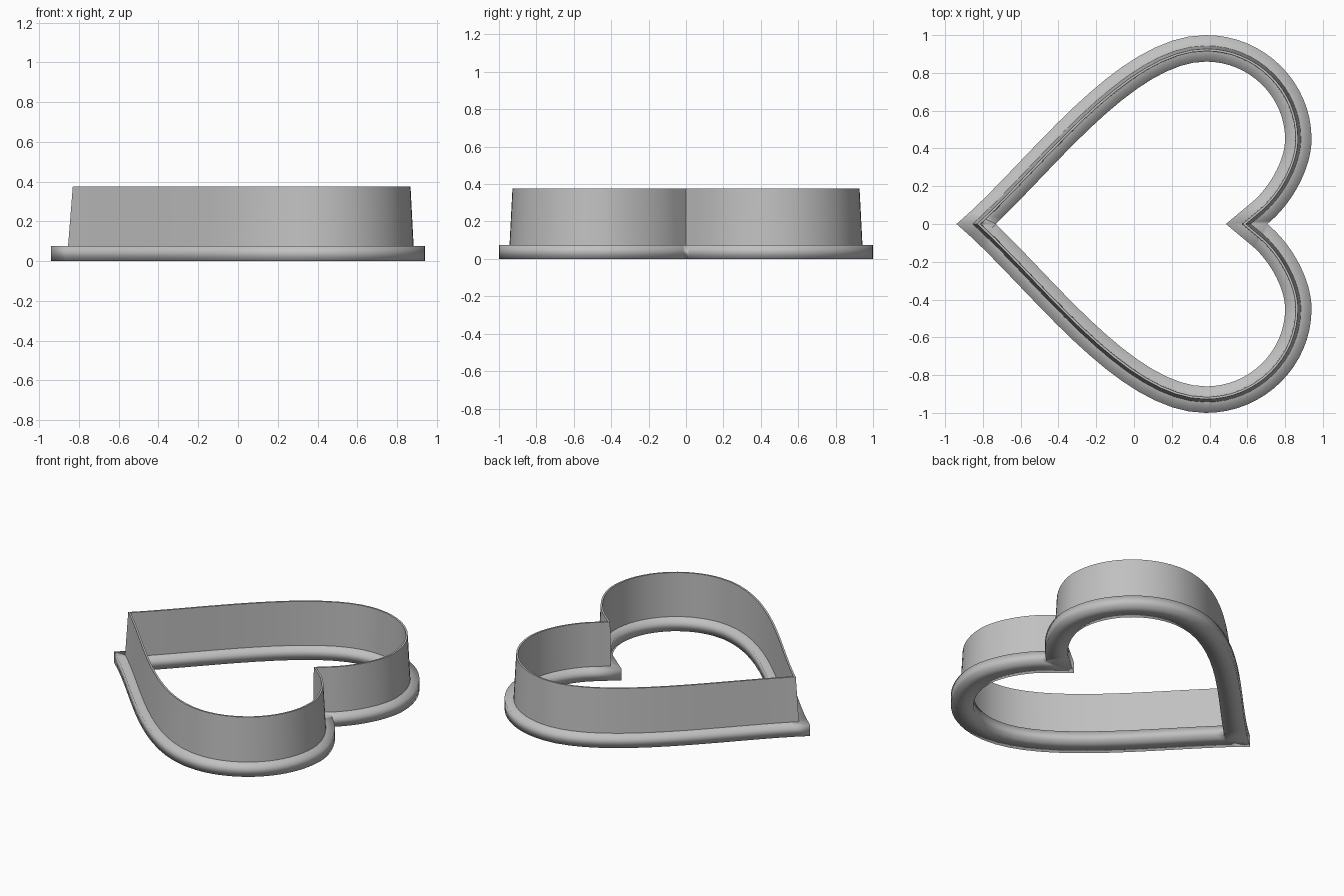
import bpy
import bmesh
from mathutils import Vector
from mathutils.geometry import interpolate_bezier

cube = bpy.data.objects.get("Cube")
if cube:
    bpy.data.objects.remove(cube, do_unlink=True)

# Single plain grey
grey = bpy.data.materials.new("light_grey")
grey.use_nodes = True
colour = (0.53, 0.53, 0.53, 1)
grey.diffuse_color = colour
grey.node_tree.nodes["Principled BSDF"].inputs["Base Color"].default_value = colour

# Half of the heart outline: knot, handle, handle, knot for each curve
CURVES = [
    ((-0.94, 0), (-0.57, 0.31), (-0.10, 1.0), (0.38, 1.0)),
    ((0.38, 1.0), (0.69, 1.0), (0.94, 0.75), (0.94, 0.45)),
    ((0.94, 0.45), (0.94, 0.28), (0.82, 0.09), (0.705, 0)),
]


def heart_outline(steps=16):
    half = []
    for curve in CURVES:
        points = interpolate_bezier(*[Vector(p) for p in curve], steps + 1)
        half += [Vector(p[:2]) for p in points[:-1]]
    half.append(Vector(CURVES[-1][-1]))
    mirrored = [Vector((p.x, -p.y)) for p in reversed(half[1:-1])]
    return half + mirrored


def inset(path, distance):
    """Move a closed path inwards with mitred corners."""
    result = []
    for i, p in enumerate(path):
        before = (p - path[i - 1]).normalized()
        after = (path[(i + 1) % len(path)] - p).normalized()
        n1 = Vector((before.y, -before.x))
        n2 = Vector((after.y, -after.x))
        result.append(p + (n1 + n2) * distance / (1 + n1.dot(n2)))
    return result


def sweep(name, section):
    """Sweep a closed (inset, height) section round the heart."""
    path = heart_outline()
    bm = bmesh.new()
    loops = [[bm.verts.new((p.x, p.y, z)) for p in inset(path, d)]
             for d, z in section]
    for k, a in enumerate(loops):
        b = loops[(k + 1) % len(loops)]
        for i in range(len(path)):
            j = (i + 1) % len(path)
            bm.faces.new((a[i], a[j], b[j], b[i]))
    bmesh.ops.recalc_face_normals(bm, faces=bm.faces)
    for face in bm.faces:
        face.smooth = True
    mesh = bpy.data.meshes.new(name)
    bm.to_mesh(mesh)
    bm.free()
    mesh.materials.append(grey)
    obj = bpy.data.objects.new(name, mesh)
    bpy.context.collection.objects.link(obj)
    return obj


# Grip flange, softly shaded all round
sweep("grip_flange", [(0, 0), (0, 0.075), (0.14, 0.075), (0.14, 0)])

# Cutting wall, tapering to a thin top edge
wall = sweep("cutting_wall",
             [(0.056, 0.07), (0.072, 0.375), (0.084, 0.375), (0.086, 0.07)])
bpy.ops.object.select_all(action='DESELECT')
wall.select_set(True)
bpy.context.view_layer.objects.active = wall
bpy.ops.object.shade_smooth_by_angle(angle=0.5)
